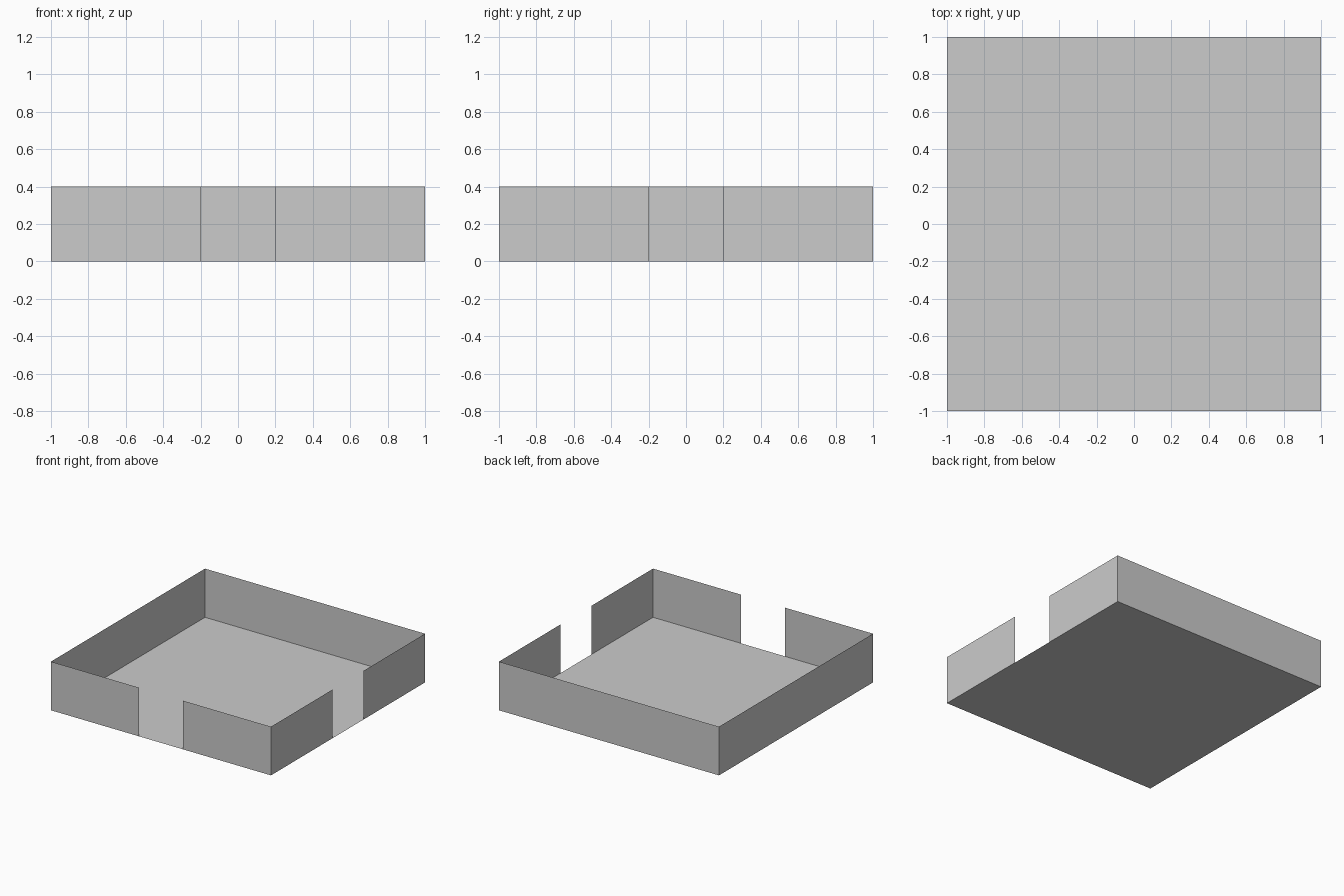
import bpy

if "Cube" in bpy.data.objects:
    bpy.data.objects.remove(bpy.data.objects["Cube"])

HALF, HEIGHT, GAP = 1.0, 0.4, 0.2


def sheet(name, verts):
    """Single flat four-sided panel."""
    mesh = bpy.data.meshes.new(name)
    mesh.from_pydata(verts, [], [range(len(verts))])
    obj = bpy.data.objects.new(name, mesh)
    bpy.context.collection.objects.link(obj)
    return obj


def wall(name, a, b):
    """Upright panel from a to b, facing outward when run counter-clockwise."""
    return sheet(name, [(*a, 0), (*b, 0), (*b, HEIGHT), (*a, HEIGHT)])


# Floor
sheet("floor", [(-HALF, -HALF, 0), (HALF, -HALF, 0), (HALF, HALF, 0), (-HALF, HALF, 0)])

# Solid walls
wall("back_wall", (HALF, HALF), (-HALF, HALF))
wall("left_wall", (-HALF, HALF), (-HALF, -HALF))

# Walls split by a central doorway
for side, (s, e) in {"a": (-HALF, -GAP), "b": (GAP, HALF)}.items():
    wall("front_wall_" + side, (s, -HALF), (e, -HALF))
    wall("right_wall_" + side, (HALF, s), (HALF, e))
